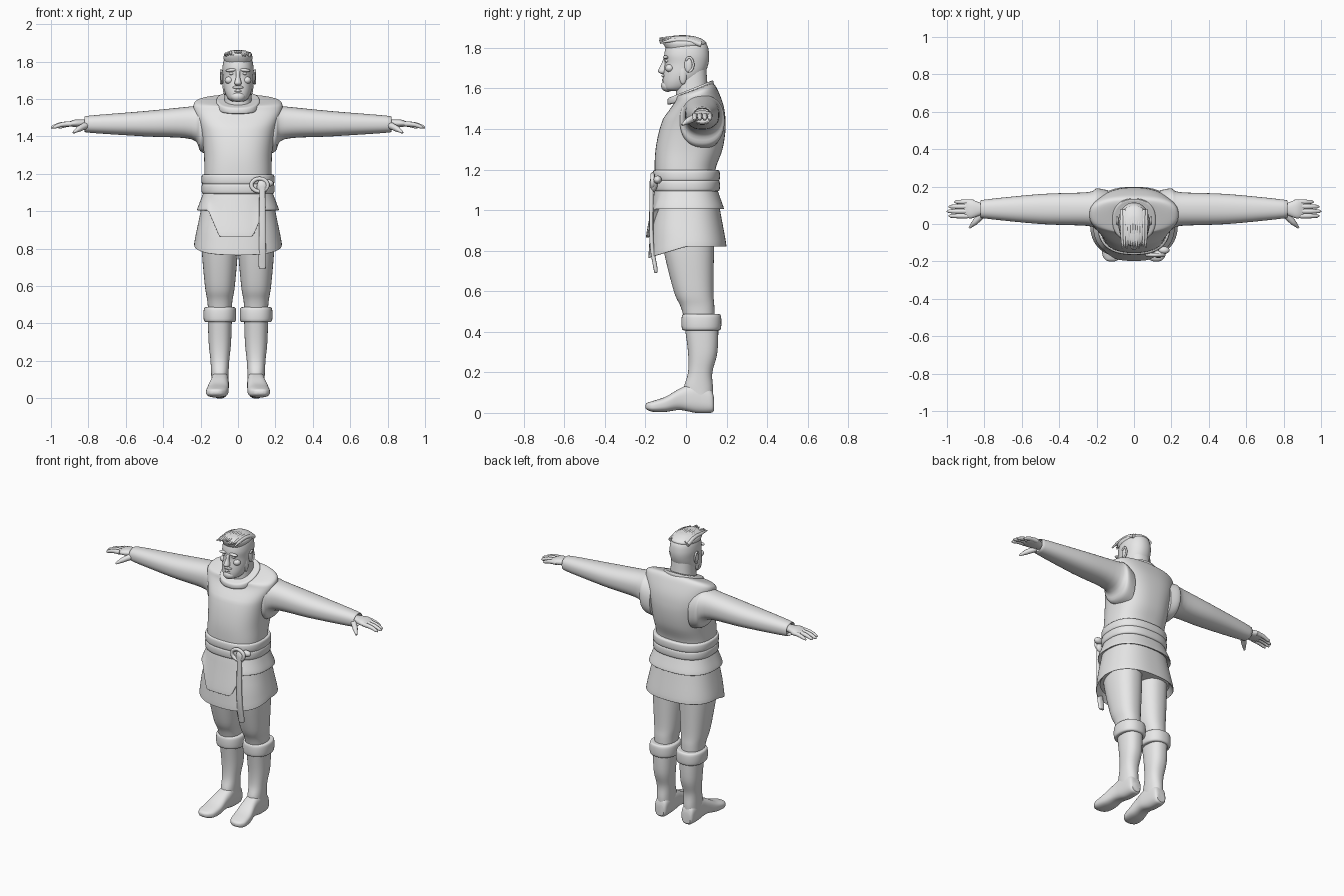
import bpy, bmesh, math, random
from mathutils import Vector, Matrix

cube = bpy.data.objects.get("Cube")
if cube:
    bpy.data.objects.remove(cube, do_unlink=True)

random.seed(4)
parts = []
color = (0.8, 0.8, 0.8, 1)
grey = bpy.data.materials.new("plain_grey")
grey.use_nodes = True
grey.diffuse_color = color
grey.node_tree.nodes["Principled BSDF"].inputs["Base Color"].default_value = color


def finish(name, mesh):
    mesh.materials.clear()
    mesh.materials.append(grey)
    part = bpy.data.objects.new(name, mesh)
    bpy.context.collection.objects.link(part)
    parts.append(part)


def from_bmesh(name, bm):
    bmesh.ops.recalc_face_normals(bm, faces=bm.faces)
    mesh = bpy.data.meshes.new(name)
    bm.to_mesh(mesh)
    bm.free()
    finish(name, mesh)


def clamp(value):
    return max(0, min(1, value))


def smooth_rings(rings, steps):
    """Catmull-Rom interpolation between neighbouring rings."""
    result = []
    last = len(rings) - 1
    for i in range(last):
        before, start, end, after = (Vector(rings[max(0, min(last, i + k))]) for k in (-1, 0, 1, 2))
        leave, arrive = (end - before) / 2, (after - start) / 2
        for k in range(steps):
            t = k / steps
            ease = t * t * (3 - 2 * t)
            result.append(start.lerp(end, ease) + leave * t * (1 - t) ** 2 - arrive * t * t * (1 - t))
    return result + [Vector(rings[last])]


def loft(name, rings, axis="z", centre=0, side=1, power=2.3, sides=48, bend=None):
    """Skin over rings of (position, half width, low edge, high edge)."""
    bm = bmesh.new()
    loops = []
    for position, half, low, high in smooth_rings(rings, 5):
        loop = []
        for k in range(sides):
            angle = math.tau * k / sides
            u, v = (math.copysign(abs(f) ** (2 / power), f) for f in (math.cos(angle), math.sin(angle)))
            p = centre + half * u
            q = (low + high + (high - low) * v) / 2
            point = Vector({"x": (position, p, q), "y": (p, position, q), "z": (p, q, position)}[axis])
            if bend:
                bend(point)
            point.x *= side
            loop.append(bm.verts.new(point))
        loops.append(loop)
    for lower, upper in zip(loops, loops[1:]):
        for k in range(sides):
            bm.faces.new((lower[k - 1], lower[k], upper[k], upper[k - 1]))
    bm.faces.new(loops[0])
    bm.faces.new(loops[-1])
    from_bmesh(name, bm)


def band(name, z, height, half, front, back, **options):
    """Rounded strip that wraps around the body."""
    rings = [(z + height * level / 2, half - inset, front + inset, back - inset)
             for level, inset in ((-1, .02), (-.8, 0), (.8, 0), (1, .02))]
    loft(name, rings, **options)


def ball(name, centre, size, turn=0):
    bm = bmesh.new()
    matrix = Matrix.Translation(centre) @ Matrix.Rotation(turn, 4, "Y") @ Matrix.Diagonal((*size, 1))
    bmesh.ops.create_uvsphere(bm, u_segments=20, v_segments=12, radius=1, matrix=matrix)
    from_bmesh(name, bm)


def tube(name, points, thickness, taper=0, closed=False):
    """Round bar along a smooth path, thinning towards its end."""
    curve = bpy.data.curves.new(name, "CURVE")
    curve.dimensions = "3D"
    curve.bevel_depth = thickness
    curve.bevel_resolution = 3
    curve.resolution_u = 6
    curve.use_fill_caps = True
    spline = curve.splines.new("BEZIER")
    spline.bezier_points.add(len(points) - 1)
    spline.use_cyclic_u = closed
    for i, (knot, point) in enumerate(zip(spline.bezier_points, points)):
        knot.co = point
        knot.radius = 1 - taper * (i / (len(points) - 1)) ** 2
        knot.handle_left_type = knot.handle_right_type = "AUTO"
    path = bpy.data.objects.new(name, curve)
    mesh = bpy.data.meshes.new_from_object(path)
    bpy.data.objects.remove(path)
    finish(name, mesh)


def shoulder_slope(point):
    point.z += .4 * (point.y - .03) * clamp((point.z - 1.45) / .15)


def pointed_hem(point):
    point.z -= .3 * max(0, -point.y) * clamp((.9 - point.z) / .06)


def front_flap(point):
    if point.y < 0:
        drop = .14 * clamp((.15 - abs(point.x + .01)) / .06) * clamp((1.1 - point.z) / .09)
        point.z -= drop
        point.y -= drop / 9


def skirt_layer(name, top, bottom, lift, bend):
    """Cloth that widens downward at a fixed rate, with a turned-in hem."""
    rings = []
    for z, grow in ((top, 0), ((top + bottom) / 2, lift / 2), (bottom, lift), (bottom, lift - .01), (bottom + .02, -.02)):
        fall = 1.1 - z
        depth = .15 + .13 * fall + grow
        rings.append((z, .18 + .2 * fall + grow, -depth, depth + .01 * fall / .2))
    loft(name, rings, power=2.5, sides=96, bend=bend)


# Tunic with sloping shoulders
loft("tunic_body", [
    (1.1, .18, -.15, .14), (1.2, .18, -.155, .145), (1.3, .182, -.15, .18), (1.4, .195, -.13, .195),
    (1.48, .217, -.1, .19), (1.55, .238, -.06, .16), (1.58, .22, -.05, .14), (1.59, .15, -.05, .12),
    (1.59, .08, -.03, .1)], power=2.5, sides=64, bend=shoulder_slope)
band("collar", 1.575, .05, .115, -.09, .135, bend=shoulder_slope)

# Skirt layers, double belt, buckle and hanging strap
skirt_layer("skirt_lower", 1.1, .83, 0, pointed_hem)
skirt_layer("skirt_upper", 1.13, 1.01, .02, front_flap)
for name, z in (("belt_lower", 1.12), ("belt_upper", 1.17)):
    band(name, z, .055, .193, -.163, .165, power=2.5)
tube("buckle_frame", [(x, -.165, z) for x, z in ((.08, 1.12), (.08, 1.16), (.15, 1.16), (.15, 1.12))],
     .011, closed=True)
ball("belt_knot", (.13, -.16, 1.13), (.03, .02, .04))
ball("belt_end", (.16, -.14, 1.15), (.03, .02, .02))
loft("hanging_strap", [
    (1.13, .016, -.18, -.16), (.85, .018, -.18, -.16), (.71, .02, -.16, -.14), (.69, .01, -.155, -.145)],
    centre=.13, power=3, sides=16)

for side, tag in ((1, "left_"), (-1, "right_")):
    # Sleeve and hand
    loft(tag + "sleeve", [
        (.14, .1, 1.3, 1.54), (.2, .11, 1.32, 1.565), (.25, .09, 1.385, 1.56), (.5, .08, 1.4, 1.535),
        (.8, .05, 1.42, 1.51), (.8, .04, 1.43, 1.5)], axis="x", centre=.08, side=side)
    loft(tag + "palm", [
        (.76, .03, 1.45, 1.49), (.81, .03, 1.45, 1.49), (.87, .05, 1.45, 1.49), (.91, .04, 1.455, 1.475)],
        axis="x", centre=.08, side=side)
    for i, finger in enumerate(("index", "middle", "ring", "little")):
        y = .043 + .025 * i
        tip = 1 - .01 * (i - 1) ** 2
        tube(tag + finger + "_finger", [(side * (tip - back), y, z) for back, z in (
            (.1, 1.467), (.05, 1.463), (.01, 1.45), (0, 1.446))], .014, taper=.7)
    tube(tag + "thumb", [(side * x, .86 - x, z) for x, z in ((.81, 1.46), (.85, 1.44), (.88, 1.42))],
         .019, taper=.7)

    # Leg and boot
    limb = {"centre": .097 , "side": side}
    loft(tag + "leg", [
        (.43, .06, 0, .14), (.52, .067, -.025, .14), (.6, .08, -.06, .135), (.8, .097, -.11, .138),
        (.92, .095, -.12, .14)], **limb)
    band(tag + "boot_cuff", .447, .08, .085, -.02, .172, **limb)
    loft(tag + "boot_shaft", [
        (.05, .044, .01, .13), (.12, .046, -.01, .133), (.2, .05, .01, .13), (.3, .06, .01, .155),
        (.45, .065, -.01, .16)], **limb)

    def splay(point):
        point.x += max(0, -point.y) / 9

    loft(tag + "boot_foot", [
        (.137, .03, .01, .08), (.12, .042, 0, .12), (.05, .046, 0, .15), (-.03, .05, .014, .12),
        (-.1, .058, .005, .08), (-.16, .055, .005, .06), (-.19, .036, .014, .05), (-.2, .015, .024, .04)],
        axis="y", power=2.7, bend=splay, **limb)

# Neck and head
loft("neck", [(1.53, .08, -.05, .12), (1.6, .073, -.05, .108), (1.7, .068, -.05, .1)])
loft("head", [
    (1.587, .03, -.09, -.03), (1.6, .052, -.11, .01), (1.63, .068, -.115, .05), (1.67, .078, -.112, .09),
    (1.72, .081, -.105, .11), (1.77, .083, -.107, .114), (1.82, .07, -.09, .1), (1.85, .03, -.04, .05)],
    power=2.2)

# Face
loft("nose", [(1.67, .01, -.12, -.09), (1.685, .019, -.138, -.09), (1.72, .01, -.122, -.09), (1.75, .012, -.11, -.09)],
     sides=16)
ball("chin_beard", (0, -.09, 1.613), (.04, .033, .03))
ball("moustache", (0, -.107, 1.662), (.03, .014, .009))
ball("lower_lip", (0, -.11, 1.643), (.02, .009, .007))
for side, tag in ((1, "left_"), (-1, "right_")):
    ball(tag + "brow", (side * .036, -.1, 1.754), (.03, .013, .009), side * .1)
    ball(tag + "eye", (side * .034, -.092, 1.736), (.014, .012, .008))
    ball(tag + "cheek", (side * .047, -.08, 1.7), (.024, .022, .02))
    ball(tag + "sideburn", (side * .07, -.015, 1.67), (.012, .02, .05))
    ball(tag + "ear", (side * .085, .012, 1.715), (.008, .02, .036))
    rim = [(math.cos(a), math.sin(a)) for a in (-1.5, -.5, .5, 1.5, 2.5)]
    tube(tag + "ear_rim", [(side * .09, .015 + .02 * c, 1.717 + .036 * s) for c, s in rim], .006)

# Swept crest of hair made of a cap and tapered locks
loft("hair_cap", [
    (1.79, .068, -.095, .07), (1.82, .078, -.112, .1), (1.84, .068, -.115, .085), (1.855, .045, -.09, .05),
    (1.86, .02, -.06, .02)])
for i in range(-5, 6):
    x = i / 80
    top = 1.85 - 3.5 * x * x
    tip = random.uniform(-.135, -.115)
    droop = random.uniform(0, .02)
    tube("hair_lock", [(x, .075, top - .02), (x, .01, top), (x, -.075, top), (x, tip, top - droop)], .013, taper=.7)

# Smooth shading with sharp creases kept
bpy.ops.object.select_all(action="DESELECT")
for part in parts:
    part.select_set(True)
bpy.context.view_layer.objects.active = parts[0]
bpy.ops.object.shade_smooth_by_angle(angle=math.radians(40))
